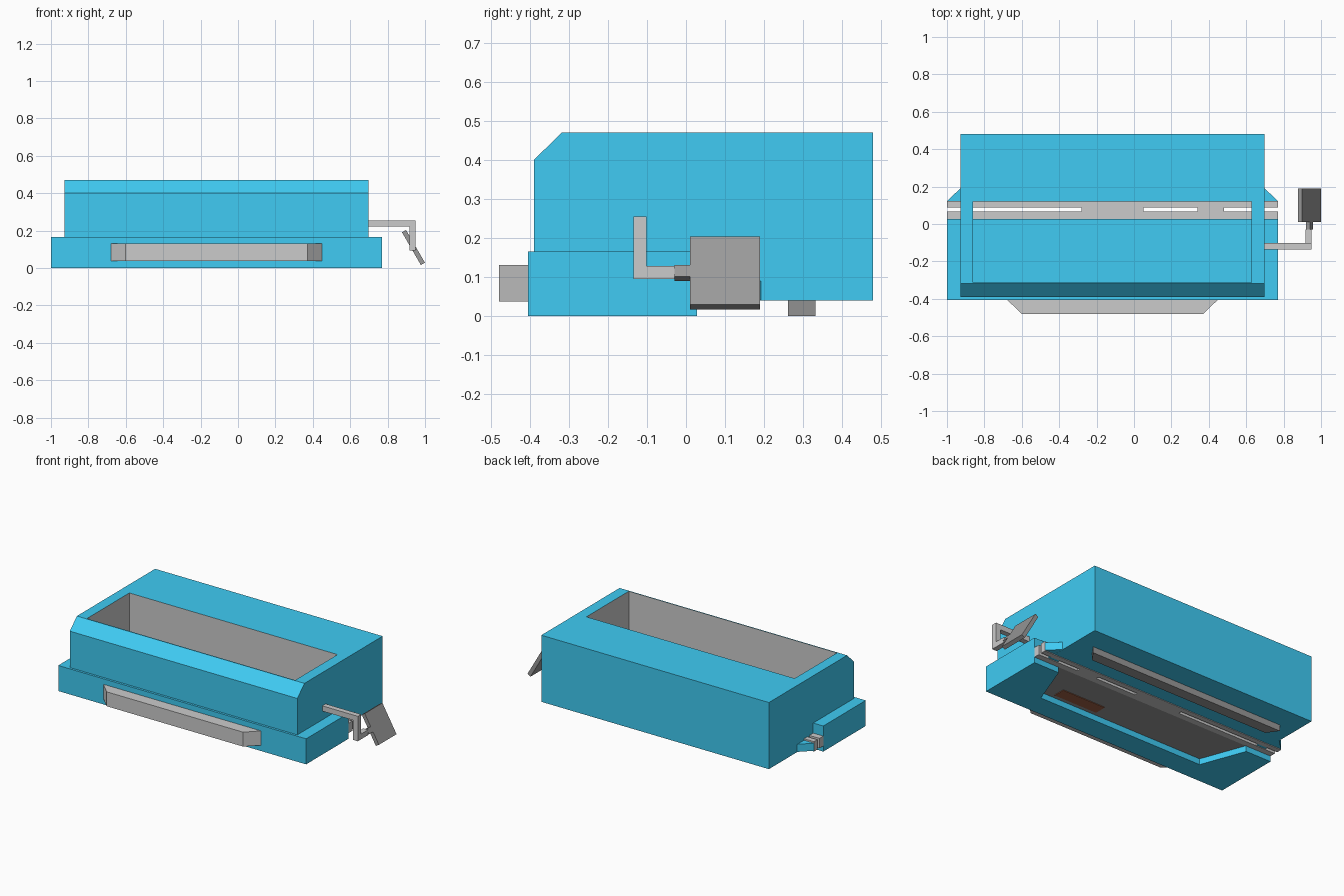
import bpy, bmesh, math
from mathutils import Vector

if "Cube" in bpy.data.objects:
    bpy.data.objects.remove(bpy.data.objects["Cube"])


def material(name, rgb):
    m = bpy.data.materials.new(name)
    m.diffuse_color = (*rgb, 1)
    m.use_nodes = True
    m.node_tree.nodes["Principled BSDF"].inputs["Base Color"].default_value = m.diffuse_color
    return m


BLUE = material("blue", (0.05, 0.6, 0.9))
GREY = material("grey", (0.7, 0.7, 0.7))
DARK = material("dark_grey", (0.32, 0.32, 0.32))
RED = material("dark_red", (0.35, 0.12, 0.06))
MID = -0.115  # centre of the housing in x


def prism(name, pts, lo, hi, mat, axis="z"):
    """Extrude an outline along z (points are x,y) or x (points are y,z)."""
    bm = bmesh.new()
    place = (lambda p: (p[0], p[1], lo)) if axis == "z" else (lambda p: (lo, p[0], p[1]))
    face = bm.faces.new([bm.verts.new(place(p)) for p in pts])
    top = bmesh.ops.extrude_face_region(bm, geom=[face])["geom"]
    step = Vector((0, 0, hi - lo)) if axis == "z" else Vector((hi - lo, 0, 0))
    bmesh.ops.translate(bm, vec=step, verts=[v for v in top if isinstance(v, bmesh.types.BMVert)])
    bmesh.ops.recalc_face_normals(bm, faces=bm.faces)
    me = bpy.data.meshes.new(name)
    bm.to_mesh(me)
    bm.free()
    me.materials.append(mat)
    ob = bpy.data.objects.new(name, me)
    bpy.context.collection.objects.link(ob)
    return ob


def box(name, x, y, z, mat):
    return prism(name, [(x[0], y[0]), (x[1], y[0]), (x[1], y[1]), (x[0], y[1])], z[0], z[1], mat)


def taper(y0, half0, y1, half1):
    """Symmetric trapezoid outline in plan."""
    return [(MID - half0, y0), (MID + half0, y0), (MID + half1, y1), (MID - half1, y1)]


def cut(ob, cutter):
    mod = ob.modifiers.new("cut", "BOOLEAN")
    mod.object = cutter
    mod.operation = "DIFFERENCE"
    mod.solver = "EXACT"
    mod.material_mode = "TRANSFER"
    cutter.hide_render = True
    cutter.hide_set(True)


# Housing with a chamfered front edge and a grey-lined opening
housing = prism("housing", [(-0.39, 0.04), (0.48, 0.04), (0.48, 0.47), (-0.318, 0.47), (-0.39, 0.40)],
                -0.928, 0.697, BLUE, "x")
cut(housing, box("opening_cutter", (-0.86, 0.627), (-0.312, 0.12), (-0.1, 0.6), GREY))

# Wide front base with a tapered recess underneath
base = box("front_base", (-1, 0.77), (-0.405, 0.028), (0, 0.165), BLUE)
cut(base, prism("recess_cutter", taper(-0.26, 0.595, 0.1, 0.73), -0.1, 0.045, BLUE))
prism("recess_plate", taper(-0.262, 0.596, 0.03, 0.706), 0.038, 0.05, DARK)
box("red_label", (0.09, 0.40), (-0.232, -0.155), (0.034, 0.04), RED)

# Twin rails joined by two bridges, leaving slots between them
for name, y in (("front_rail", (0.028, 0.067)), ("rear_rail", (0.088, 0.122))):
    box(name, (-1, 0.77), y, (0.036, 0.10), GREY)
for i, x in enumerate([(-0.28, 0.05), (0.34, 0.48)]):
    box(f"rail_bridge_{i + 1}", x, (0.067, 0.088), (0.036, 0.10), GREY)

# Blue gussets behind the rail ends
for side, s in (("left", -1), ("right", 1)):
    pts = [(MID + s * w, y) for w, y in ((0.80, 0.122), (0.885, 0.122), (0.812, 0.192), (0.80, 0.192))]
    prism(side + "_gusset", pts, 0.041, 0.09, BLUE)

# Front handle and rear foot
prism("front_handle", taper(-0.48, 0.487, -0.405, 0.563), 0.037, 0.13, GREY)
prism("rear_foot", taper(0.262, 0.65, 0.332, 0.70), 0, 0.04, DARK)

# Crank arm
box("crank_axle", (0.697, 0.95), (-0.135, -0.101), (0.221, 0.255), GREY)
box("crank_drop", (0.916, 0.95), (-0.135, -0.101), (0.094, 0.221), GREY)
box("crank_reach", (0.916, 0.95), (-0.101, -0.03), (0.094, 0.128), GREY)

# Tilted pedal with its neck
for name, half, y in (("pedal_neck", 0.017, (-0.03, 0.01)), ("pedal", 0.101, (0.01, 0.19))):
    ob = box(name, (-0.0125, 0.0125), y, (-half, half), DARK)
    ob.location = (0.938, 0, 0.11)
    ob.rotation_euler = (0, math.radians(-30), 0)
